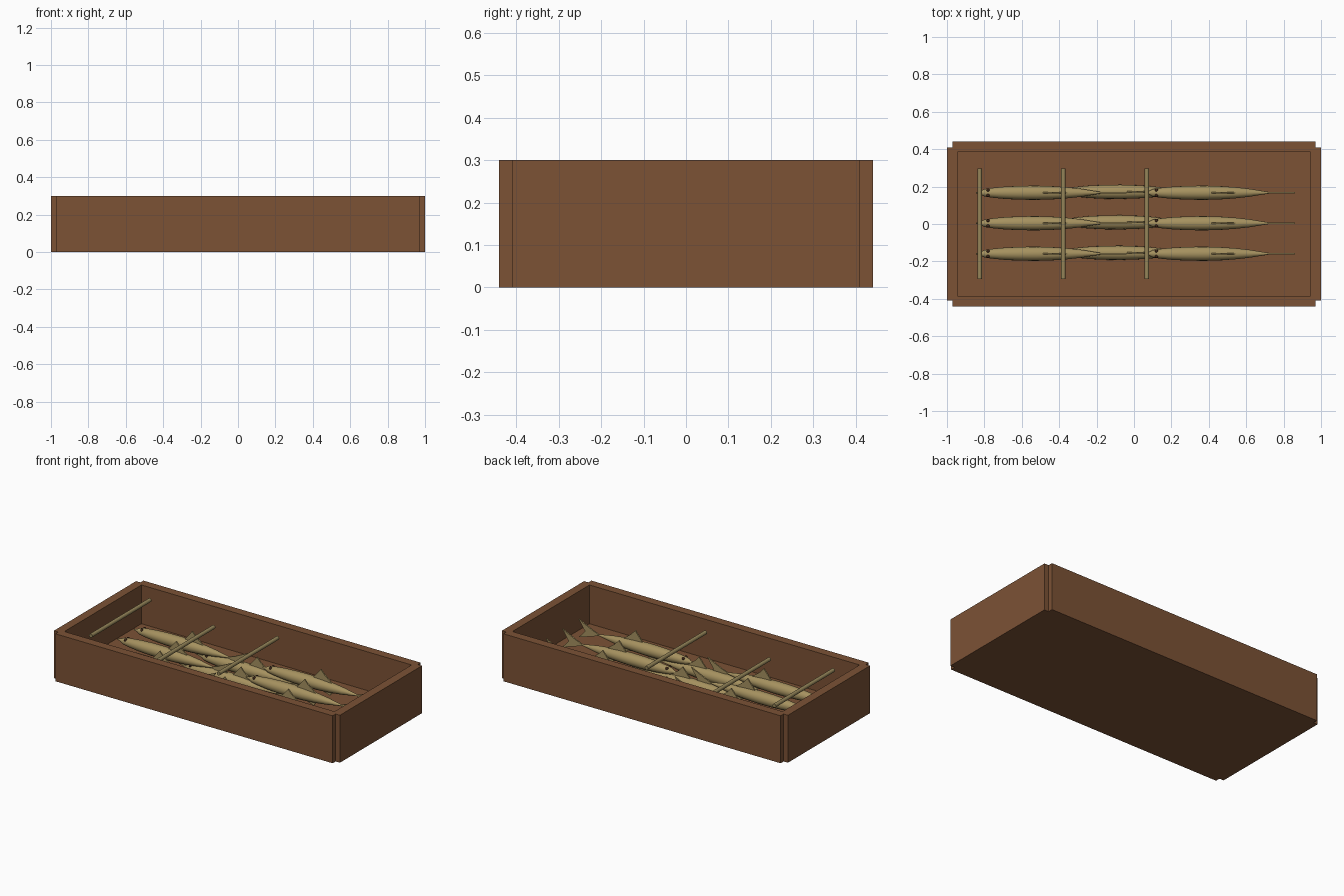
import bpy, bmesh, math
from mathutils import Matrix, Vector

if "Cube" in bpy.data.objects:
    bpy.data.objects.remove(bpy.data.objects["Cube"])


def material(name, rgb):
    m = bpy.data.materials.new(name)
    m.diffuse_color = (*rgb, 1)
    m.use_nodes = True
    m.node_tree.nodes["Principled BSDF"].inputs["Base Color"].default_value = m.diffuse_color
    return m


WOOD = material("brown_wood", (0.2, 0.085, 0.036))
FISH = material("tan_fish", (0.38, 0.285, 0.115))
STICK = material("olive_stick", (0.30, 0.235, 0.10))
EYE = material("dark_eye", (0.05, 0.02, 0.01))


def finish(name, bm, mats, smooth=False):
    bmesh.ops.recalc_face_normals(bm, faces=bm.faces)
    me = bpy.data.meshes.new(name)
    bm.to_mesh(me)
    bm.free()
    for m in mats:
        me.materials.append(m)
    ob = bpy.data.objects.new(name, me)
    bpy.context.collection.objects.link(ob)
    if smooth:
        bpy.ops.object.select_all(action='DESELECT')
        ob.select_set(True)
        bpy.context.view_layer.objects.active = ob
        bpy.ops.object.shade_smooth_by_angle(angle=math.radians(40))
    return ob


def box(name, lo, hi, mat):
    bm = bmesh.new()
    lo, hi = Vector(lo), Vector(hi)
    size = hi - lo
    bmesh.ops.create_cube(bm, size=1, matrix=Matrix.Translation((lo + hi) / 2)
                          @ Matrix.Diagonal((*size, 1)))
    return finish(name, bm, [mat])


def plate(bm, outline, thick=0.008):
    """Thin upright fin from an outline in x and z."""
    sides = [[bm.verts.new((x, s * thick / 2, z)) for x, z in outline] for s in (-1, 1)]
    bm.faces.new(sides[0])
    bm.faces.new(sides[1][::-1])
    n = len(outline)
    for i in range(n):
        j = (i + 1) % n
        bm.faces.new((sides[0][i], sides[0][j], sides[1][j], sides[1][i]))


# Tray: floor, two long walls and two shorter end walls with notched corners
box("tray_floor", (-0.96, -0.40, 0), (0.96, 0.40, 0.055), WOOD)
for s, side in ((-1, "front"), (1, "back")):
    ys = sorted((s * 0.385, s * 0.44))
    box(side + "_wall", (-0.97, ys[0], 0), (0.97, ys[1], 0.30), WOOD)
for s, side in ((-1, "left"), (1, "right")):
    xs = sorted((s * 0.945, s * 1.0))
    box(side + "_wall", (xs[0], -0.41, 0), (xs[1], 0.41, 0.30), WOOD)

# Fish body profile: distance from the head, radius
PROFILE = [(-0.025, 0.003), (0.0, 0.009), (0.02, 0.020), (0.06, 0.026), (0.13, 0.033),
           (0.21, 0.037), (0.30, 0.038), (0.39, 0.035), (0.47, 0.029), (0.54, 0.021),
           (0.60, 0.011), (0.64, 0.005), (0.66, 0.003)]
SIDES = 16


def make_fish():
    bm = bmesh.new()
    rings = []
    for x, r in PROFILE:
        rings.append([bm.verts.new((x, r * math.cos(a), r * math.sin(a)))
                      for a in (2 * math.pi * i / SIDES for i in range(SIDES))])
    for a, b in zip(rings, rings[1:]):
        for i in range(SIDES):
            j = (i + 1) % SIDES
            bm.faces.new((a[i], a[j], b[j], b[i]))
    bm.faces.new(rings[0])
    bm.faces.new(rings[-1])
    # forked tail, back fin and belly fin
    plate(bm, [(0.63, 0.0), (0.68, 0.018), (0.78, 0.065), (0.735, 0.0),
               (0.78, -0.05), (0.68, -0.018)])
    plate(bm, [(0.33, 0.032), (0.385, 0.098), (0.41, 0.07), (0.47, 0.024)])
    plate(bm, [(0.38, -0.03), (0.45, -0.05), (0.47, -0.022)])
    # eyes
    for s in (-1, 1):
        before = set(bm.faces)
        bmesh.ops.create_uvsphere(bm, u_segments=10, v_segments=6, radius=0.009,
                                  matrix=Matrix.Translation((0.04, s * 0.014, 0.017)))
        for f in set(bm.faces) - before:
            f.material_index = 1
    return finish("fish", bm, [FISH, EYE], smooth=True)


# Three rows of three overlapping fish, the middle column lying lower
first = make_fish()
for col in range(3):
    low = col == 1
    for row in range(3):
        ob = first if col == row == 0 else first.copy()
        if ob is not first:
            bpy.context.collection.objects.link(ob)
        ob.name = f"fish_{col + 1}_{row + 1}"
        ob.location = (-0.82 + 0.45 * col, 0.167 - 0.163 * row + (0.005 if low else 0),
                       0.085 if low else 0.13)
    # Stick lying across each column
    bm = bmesh.new()
    bmesh.ops.create_cone(bm, cap_ends=True, segments=12, radius1=0.012, radius2=0.012,
                          depth=0.59, matrix=Matrix.Rotation(math.pi / 2, 4, 'X'))
    stick = finish(f"stick_{col + 1}", bm, [STICK], smooth=True)
    stick.location = (-0.825 + 0.447 * col, 0.002, 0.22 if low else 0.27)
